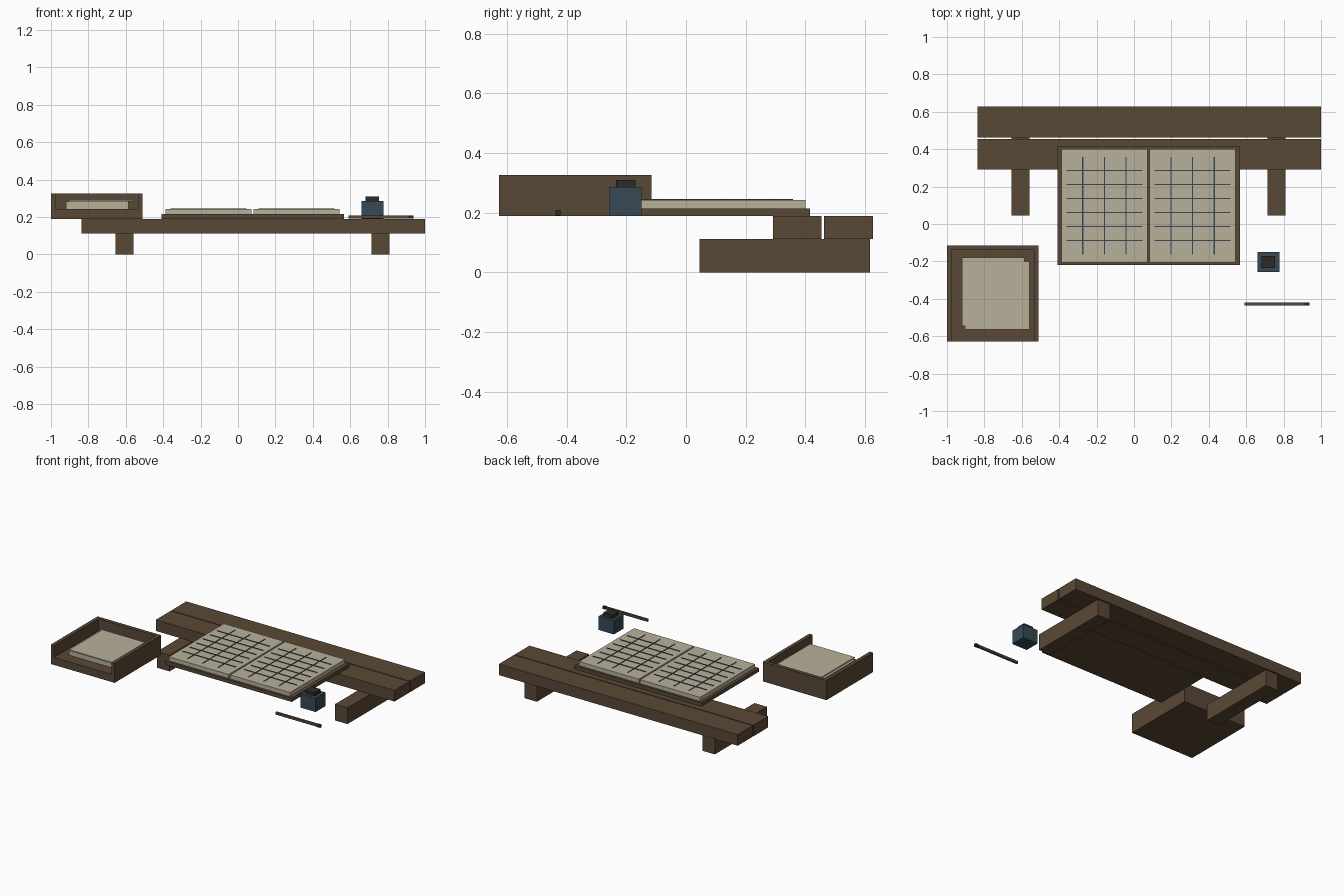
import bpy

cube = bpy.data.objects.get("Cube")
if cube:
    bpy.data.objects.remove(cube, do_unlink=True)


def material(name, r, g, b):
    m = bpy.data.materials.new(name)
    m.use_nodes = True
    m.diffuse_color = (r, g, b, 1)
    for node in m.node_tree.nodes:
        if node.type == 'BSDF_PRINCIPLED':
            node.inputs["Base Color"].default_value = (r, g, b, 1)
            node.inputs["Roughness"].default_value = 0.9
    return m


wood = material("dark brown wood", 0.102, 0.066, 0.037)
paper = material("cream paper", 0.479, 0.434, 0.328)
slate = material("slate blue", 0.037, 0.065, 0.089)
black = material("soft black", 0.027, 0.023, 0.021)


def box(name, x, y, z, mat):
    """Axis-aligned box from (min, max) ranges."""
    bpy.ops.mesh.primitive_cube_add(size=1, location=[sum(r) / 2 for r in (x, y, z)])
    ob = bpy.context.object
    ob.name = name
    ob.scale = [r[1] - r[0] for r in (x, y, z)]
    bpy.ops.object.transform_apply(location=False, rotation=False, scale=True)
    ob.data.materials.append(mat)
    return ob


# Bench: two planks on two cross beams
TOP = 0.19
box("front_plank", (-0.837, 1), (0.292, 0.455), (0.113, TOP), wood)
box("back_plank", (-0.837, 1), (0.462, 0.627), (0.113, TOP), wood)
for side, x in (("right", -0.606), ("left", 0.763)):
    box(side + "_beam", (x - 0.048, x + 0.048), (0.045, 0.617), (0, 0.113), wood)

# Open book: cover, two page blocks, ruled lines
box("book_cover", (-0.408, 0.567), (-0.22, 0.415), (TOP, 0.215), wood)
W = 0.003
for side, x in (("right", -0.158), ("left", 0.313)):
    box(side + "_pages", (x - 0.23, x + 0.23), (-0.205, 0.4), (0.215, 0.243), paper)
    for i in range(3):
        c = x + (i - 1) * 0.116
        box(side + "_column_line", (c - W, c + W), (-0.162, 0.358), (0.242, 0.246), slate)
    for i in range(6):
        c = 0.286 - i * 0.075
        box(side + "_row_line", (x - 0.203, x + 0.203), (c - W, c + W), (0.242, 0.2465), slate)

# Tray with an open front
box("tray_floor", (-1, -0.51), (-0.627, -0.115), (TOP, 0.243), wood)
box("tray_back_wall", (-1, -0.51), (-0.14, -0.115), (0.243, 0.326), wood)
for side, x in (("right", -1), ("left", -0.535)):
    box("tray_" + side + "_wall", (x, x + 0.025), (-0.627, -0.14), (0.243, 0.326), wood)

# Stacked sheets in the tray
box("sheet_stack", (-0.92, -0.585), (-0.545, -0.18), (0.243, 0.284), paper)
box("top_sheet", (-0.903, -0.56), (-0.565, -0.2), (0.284, 0.292), paper)

# Ink bottle and cap
box("ink_bottle", (0.66, 0.777), (-0.257, -0.15), (TOP, 0.286), slate)
box("bottle_cap", (0.683, 0.755), (-0.235, -0.17), (0.286, 0.31), black)

# Pen with dark tip
box("pen_shaft", (0.592, 0.912), (-0.436, -0.421), (0.192, 0.208), wood)
box("pen_tip", (0.912, 0.938), (-0.437, -0.42), (0.191, 0.209), black)
